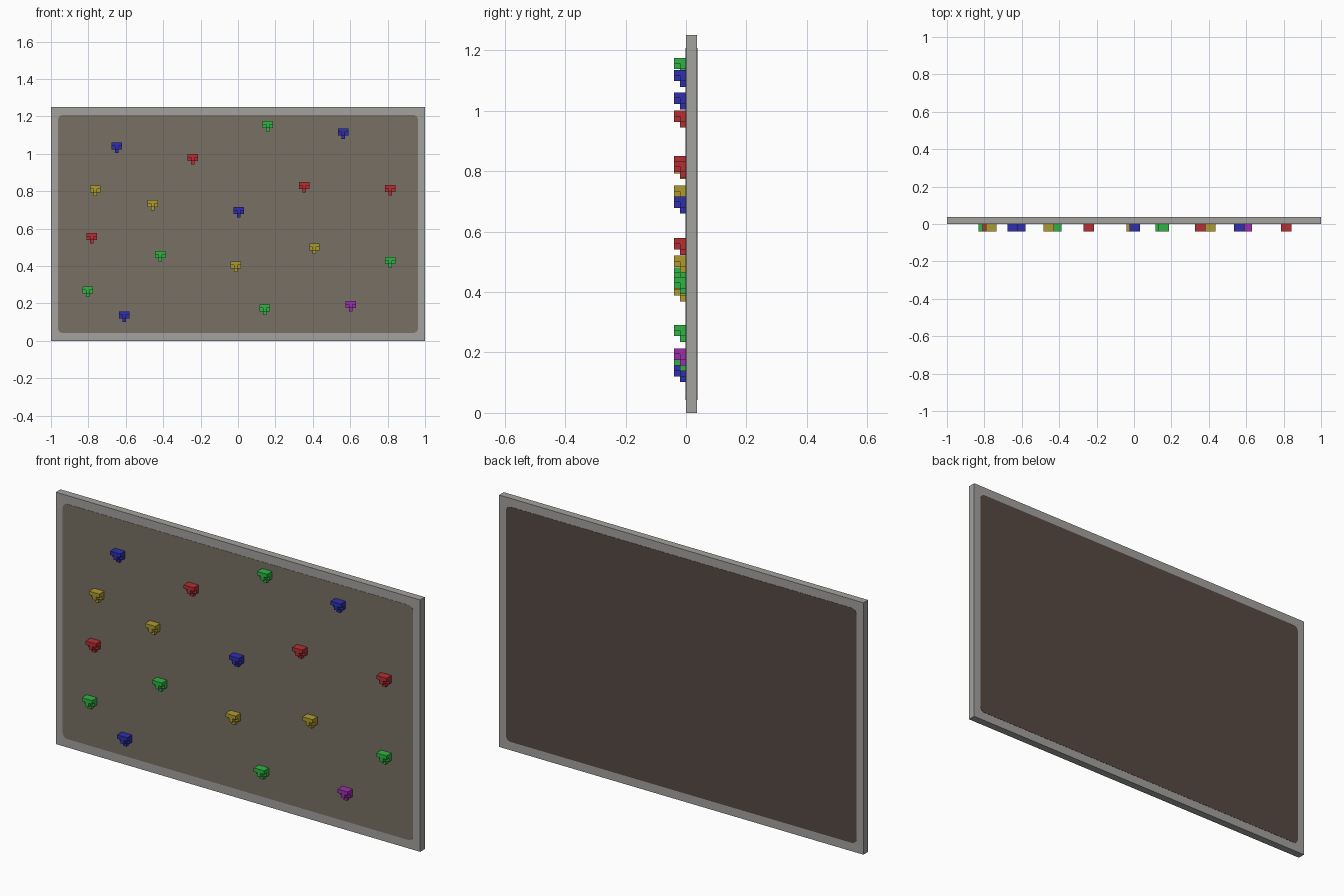
import bpy
import bmesh
import math

cube = bpy.data.objects.get("Cube")
if cube:
    bpy.data.objects.remove(cube, do_unlink=True)


def material(name, rgb):
    mat = bpy.data.materials.new(name)
    mat.use_nodes = True
    mat.diffuse_color = (*rgb, 1)
    mat.node_tree.nodes["Principled BSDF"].inputs["Base Color"].default_value = (*rgb, 1)
    return mat


def finish(name, bm, mat):
    bmesh.ops.recalc_face_normals(bm, faces=bm.faces)
    mesh = bpy.data.meshes.new(name)
    bm.to_mesh(mesh)
    bm.free()
    mesh.materials.append(mat)
    obj = bpy.data.objects.new(name, mesh)
    bpy.context.collection.objects.link(obj)
    return obj


def add_box(bm, low, high):
    verts = bmesh.ops.create_cube(bm, size=1)["verts"]
    for v in verts:
        v.co = [(a + b) / 2 + c * (b - a) for a, b, c in zip(low, high, v.co)]


frame_gray = material("frame gray", (0.37, 0.36, 0.345))
front_brown = material("front brown", (0.185, 0.16, 0.125))
back_brown = material("back dark brown", (0.095, 0.068, 0.058))
colours = {
    "red": material("pin red", (0.46, 0.028, 0.033)),
    "green": material("pin green", (0.028, 0.45, 0.055)),
    "blue": material("pin blue", (0.028, 0.028, 0.42)),
    "yellow": material("pin yellow", (0.42, 0.33, 0.028)),
    "purple": material("pin purple", (0.33, 0.028, 0.42)),
}

# Board slab with its gray border
HEIGHT, DEPTH = 1.25, 0.037
bm = bmesh.new()
add_box(bm, (-1, 0, 0), (1, DEPTH, HEIGHT))
finish("board_frame", bm, frame_gray)


# Thin rounded panels on the front and back of the board
def panel(name, y0, y1, mat):
    half_w, half_h, radius, mid = 0.962, 0.583, 0.025, HEIGHT / 2
    bm = bmesh.new()
    outline = []
    for i, (sx, sz) in enumerate([(1, 1), (-1, 1), (-1, -1), (1, -1)]):
        for step in range(5):
            a = math.pi / 2 * (i + step / 4)
            x = sx * (half_w - radius) + radius * math.cos(a)
            z = mid + sz * (half_h - radius) + radius * math.sin(a)
            outline.append(bm.verts.new((x, y0, z)))
    face = bm.faces.new(outline)
    extruded = bmesh.ops.extrude_face_region(bm, geom=[face])["geom"]
    for v in extruded:
        if isinstance(v, bmesh.types.BMVert):
            v.co.y = y1
    finish(name, bm, mat)


panel("front_panel", 0.001, -0.001, front_brown)
panel("back_panel", DEPTH - 0.001, DEPTH + 0.001, back_brown)

# Stepped push pins: colour, centre x and top z
U = 0.0187
pins = [
    ("blue", -0.647, 1.06), ("red", -0.243, 1.0), ("green", 0.16, 1.175),
    ("blue", 0.564, 1.135), ("yellow", -0.762, 0.83), ("yellow", -0.455, 0.752),
    ("blue", 0.005, 0.716), ("red", 0.353, 0.85), ("red", 0.815, 0.834),
    ("red", -0.781, 0.578), ("green", -0.417, 0.481), ("yellow", 0.409, 0.52),
    ("yellow", -0.013, 0.425), ("green", 0.815, 0.449), ("green", -0.802, 0.291),
    ("green", 0.142, 0.195), ("purple", 0.602, 0.213), ("blue", -0.609, 0.158),
]
for i, (colour, x, top) in enumerate(pins, 1):
    bm = bmesh.new()
    # wide cap, wide rear block, front nub, short rear stem
    for half_w, front, back, upper, lower in [
        (1.5, 2.1, 0, 0, 1), (1.5, 1.05, 0, 1, 2),
        (0.5, 2.1, 1.05, 1, 2), (0.5, 1.05, 0, 2, 3),
    ]:
        add_box(bm, (x - half_w * U, -front * U, top - lower * U),
                (x + half_w * U, -back * U, top - upper * U))
    finish(f"{colour}_pin_{i}", bm, colours[colour])
